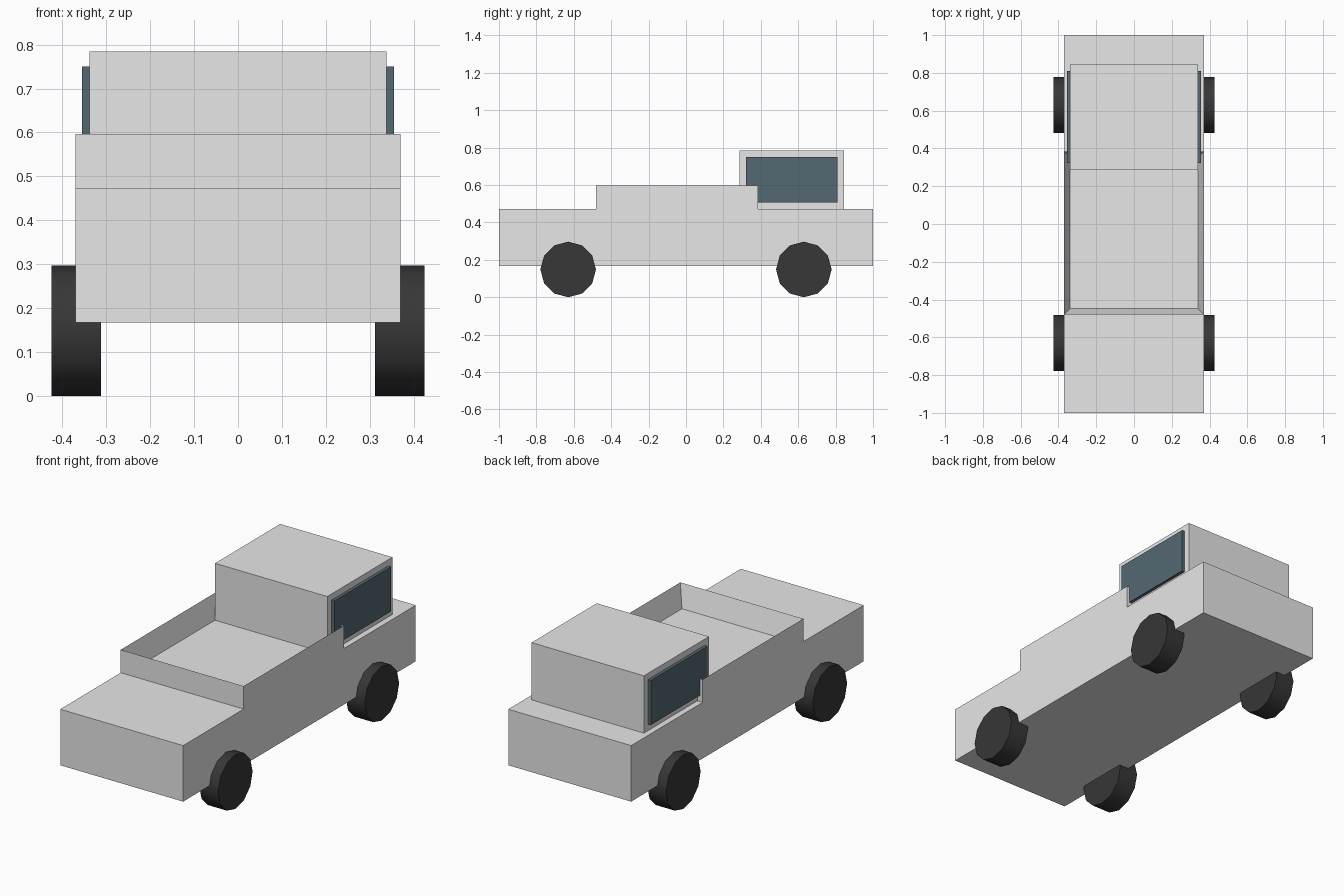
import bpy, bmesh, math
from mathutils import Matrix, Vector

cube = bpy.data.objects.get("Cube")
if cube:
    bpy.data.objects.remove(cube, do_unlink=True)


def material(name, rgb):
    m = bpy.data.materials.new(name)
    m.use_nodes = True
    m.diffuse_color = (*rgb, 1)
    m.node_tree.nodes["Principled BSDF"].inputs["Base Color"].default_value = (*rgb, 1)
    return m


grey = material("light grey paint", (0.8, 0.8, 0.8))
glass = material("dark blue glass", (0.09, 0.138, 0.168))
rubber = material("black rubber", (0.038, 0.038, 0.038))


def finish(bm, name, mat):
    me = bpy.data.meshes.new(name)
    bm.to_mesh(me)
    bm.free()
    me.materials.append(mat)
    ob = bpy.data.objects.new(name, me)
    bpy.context.collection.objects.link(ob)
    return ob


def box_mesh(lo, hi):
    lo, hi = Vector(lo), Vector(hi)
    bm = bmesh.new()
    bmesh.ops.create_cube(bm, size=1, matrix=Matrix.Translation((lo + hi) / 2)
                          @ Matrix.Diagonal((*(hi - lo), 1)))
    return bm


# Lower body slab
finish(box_mesh((-0.37, -1, 0.167), (0.37, 1, 0.472)), "lower_body", grey)

# Open tray with raised walls
bm = box_mesh((-0.37, -0.48, 0.472), (0.37, 0.385, 0.597))
floor = max(bm.faces, key=lambda f: f.calc_center_median().z)
bmesh.ops.inset_region(bm, faces=[floor], thickness=0.045)
for v in floor.verts:
    v.co.z = 0.474
finish(bm, "open_tray", grey)

# Cab block
finish(box_mesh((-0.338, 0.285, 0.472), (0.338, 0.845, 0.784)), "cab", grey)

for side, s in (("left", 1), ("right", -1)):
    # Side window plate
    xs = sorted((s * 0.335, s * 0.355))
    finish(box_mesh((xs[0], 0.322, 0.507), (xs[1], 0.81, 0.75)), side + "_window", glass)

    # Twelve-sided wheels
    for end, y in (("front", -0.63), ("rear", 0.63)):
        bm = bmesh.new()
        bmesh.ops.create_cone(bm, cap_ends=True, segments=12, radius1=0.1485, radius2=0.1485,
                              depth=0.113, matrix=Matrix.Translation((s * 0.3685, y, 0.1485))
                              @ Matrix.Rotation(math.pi / 2, 4, "Y"))
        wheel = finish(bm, f"{end}_{side}_wheel", rubber)
        bpy.ops.object.select_all(action="DESELECT")
        wheel.select_set(True)
        bpy.context.view_layer.objects.active = wheel
        bpy.ops.object.shade_smooth_by_angle(angle=math.radians(40))
